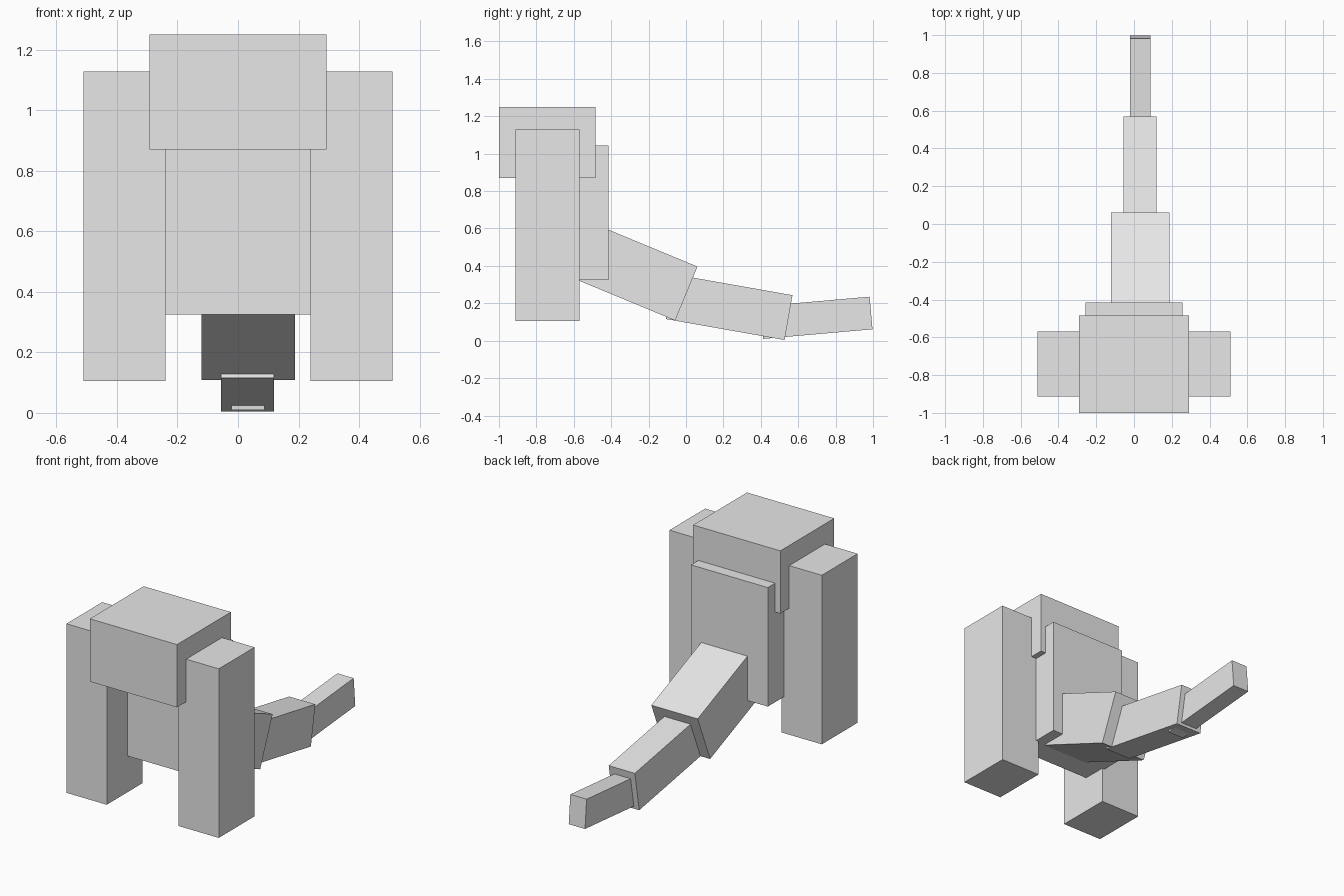
import bpy, math
from mathutils import Matrix, Vector

if "Cube" in bpy.data.objects:
    bpy.data.objects.remove(bpy.data.objects["Cube"])

grey = bpy.data.materials.new("light grey")
grey.diffuse_color = (0.8, 0.8, 0.8, 1)
grey.use_nodes = True
grey.node_tree.nodes["Principled BSDF"].inputs["Base Color"].default_value = grey.diffuse_color


def box(name, x, y, z, pivot=None, tilt=0):
    """Box from (min, max) ranges, optionally placed at a pivot and tilted about x."""
    bpy.ops.mesh.primitive_cube_add(size=1)
    ob = bpy.context.object
    ob.name = name
    mid = Vector([(a + b) / 2 for a, b in (x, y, z)])
    size = [b - a for a, b in (x, y, z)]
    ob.data.transform(Matrix.Translation(mid) @ Matrix.Diagonal((*size, 1)))
    if pivot:
        ob.data.transform(Matrix.Translation(pivot) @ Matrix.Rotation(math.radians(tilt), 4, 'X'))
    ob.data.materials.append(grey)
    return ob


# Head and torso
box("head", (-0.292, 0.292), (-1.0, -0.485), (0.87, 1.25))
box("torso", (-0.257, 0.257), (-0.715, -0.415), (0.325, 1.045))

# Mirrored side limbs
for side, name in ((-1, "left_limb"), (1, "right_limb")):
    box(name, sorted((side * 0.24, side * 0.51)), (-0.912, -0.57), (0.105, 1.128))

# Tail segments: x range, length, height, lower end corner (y, z), tilt
tail = [
    ("tail_base", (-0.121, 0.189), 0.65, 0.312, (-0.058, 0.108), -22.5),
    ("tail_middle", (-0.056, 0.119), 0.645, 0.243, (0.527, 0.004), -10),
    ("tail_tip", (-0.022, 0.087), 0.587, 0.175, (0.997, 0.061), 5),
]
for name, x, length, height, (y, z), tilt in tail:
    box(name, x, (-length, 0), (0, height), (0, y, z), tilt)
